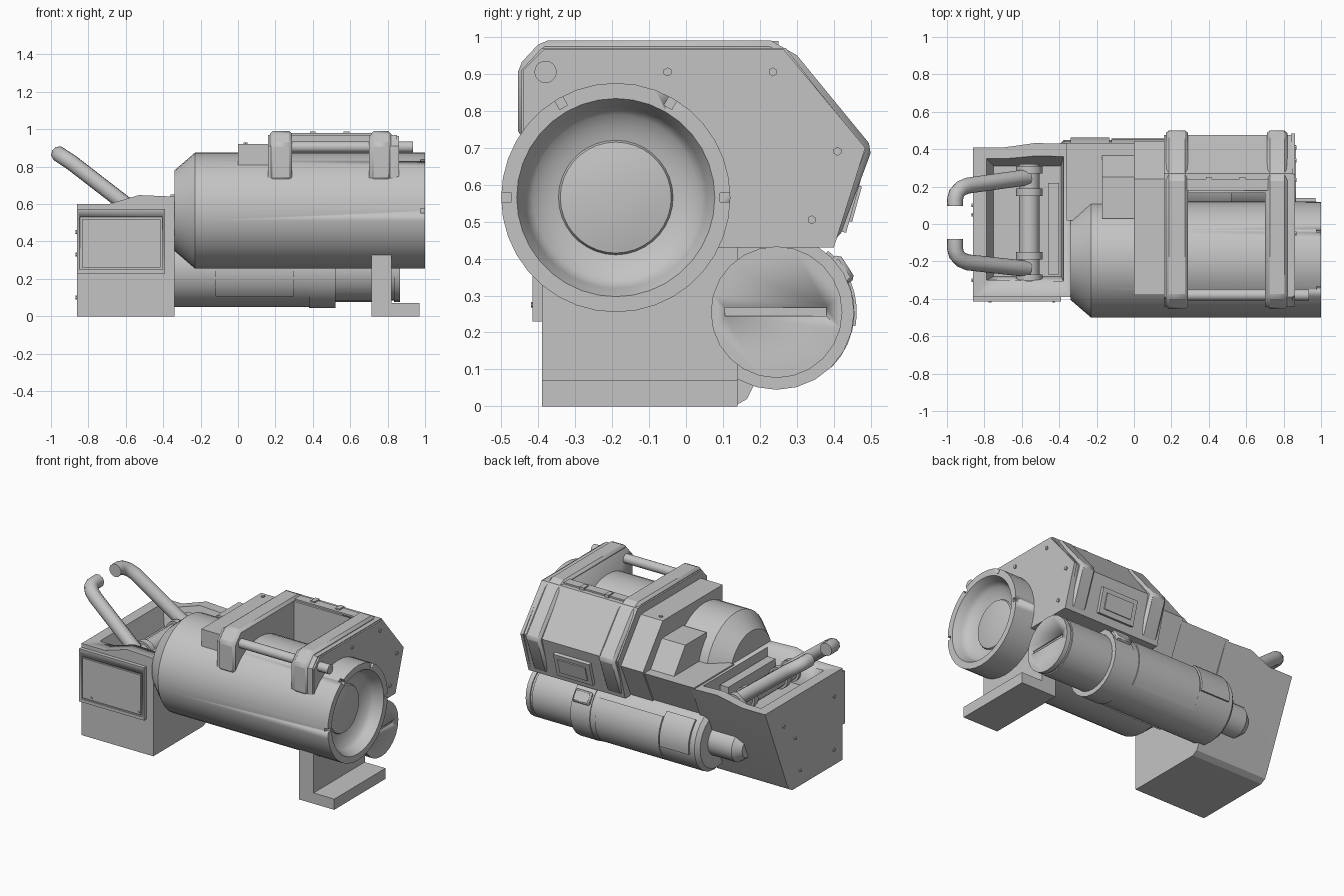
import bpy, bmesh
from math import sin, cos, pi, radians, atan2
from mathutils import Matrix, Vector

if "Cube" in bpy.data.objects:
    bpy.data.objects.remove(bpy.data.objects["Cube"])

GREY = (0.55, 0.55, 0.55, 1)
grey = bpy.data.materials.new("plain_grey")
grey.use_nodes = True
grey.diffuse_color = GREY
grey.node_tree.nodes["Principled BSDF"].inputs["Base Color"].default_value = GREY


def activate(ob):
    bpy.ops.object.select_all(action='DESELECT')
    ob.select_set(True)
    bpy.context.view_layer.objects.active = ob


def finish(name, bm):
    bmesh.ops.recalc_face_normals(bm, faces=bm.faces)
    me = bpy.data.meshes.new(name)
    bm.to_mesh(me)
    bm.free()
    me.materials.append(grey)
    ob = bpy.data.objects.new(name, me)
    bpy.context.collection.objects.link(ob)
    activate(ob)
    bpy.ops.object.shade_smooth_by_angle(angle=radians(28))
    return ob


def loft(name, rings):
    """Skin a list of closed rings and cap both ends."""
    bm = bmesh.new()
    rows = [[bm.verts.new(p) for p in ring] for ring in rings]
    n = len(rows[0])
    for a, b in zip(rows, rows[1:]):
        for i in range(n):
            bm.faces.new((a[i], a[(i + 1) % n], b[(i + 1) % n], b[i]))
    bm.faces.new(rows[0])
    bm.faces.new(rows[-1])
    return finish(name, bm)


def prism(name, profile, x0, x1):
    return loft(name, [[(x, y, z) for y, z in profile] for x in (x0, x1)])


def lathe_x(name, profile, y, z, n=32):
    return loft(name, [[(x, y + r * cos(2 * pi * i / n), z + r * sin(2 * pi * i / n))
                        for i in range(n)] for x, r in profile])


def box(name, lo, hi, tilt=0):
    """Box between two corners, tilted about x through its centre."""
    lo, hi = Vector(lo), Vector(hi)
    bm = bmesh.new()
    bmesh.ops.create_cube(bm, size=1, matrix=Matrix.Translation((lo + hi) / 2)
                          @ Matrix.Rotation(tilt, 4, 'X') @ Matrix.Diagonal((*(hi - lo), 1)))
    return finish(name, bm)


def rod(name, a, b, r, n=20):
    a, b = Vector(a), Vector(b)
    bm = bmesh.new()
    turn = (b - a).to_track_quat('Z', 'Y').to_matrix().to_4x4()
    bmesh.ops.create_cone(bm, cap_ends=True, segments=n, radius1=r, radius2=r,
                          depth=(b - a).length, matrix=Matrix.Translation((a + b) / 2) @ turn)
    return finish(name, bm)


def cut(ob, cutter):
    cutter.hide_render = True
    m = ob.modifiers.new("cut", 'BOOLEAN')
    m.operation, m.object, m.solver = 'DIFFERENCE', cutter, 'EXACT'
    activate(ob)
    bpy.ops.object.modifier_apply(modifier=m.name)
    bpy.data.objects.remove(cutter)


def bevel(ob, width):
    m = ob.modifiers.new("bevel", 'BEVEL')
    m.width, m.segments, m.limit_method = width, 1, 'ANGLE'


# Main barrel with a dished end
BY, BZ = -0.19, 0.565
barrel = lathe_x("barrel", [(-.34, .215), (-.23, .31), (1, .31), (1, .268), (.955, .245),
                            (.94, .24), (.925, .225), (.91, .2), (.90, .175), (.895, .155),
                            (.905, .15), (.915, .1), (.92, .04)], BY, BZ, 36)
for deg in (0, 60, 120, 180):
    a = radians(deg)
    y, z = BY + .298 * cos(a), BZ + .298 * sin(a)
    cut(barrel, box("notch", (.975, y - .016, z - .012), (1.02, y + .016, z + .012), a))

# End box: back wall slopes, top rises towards the barrel
def box_ring(x, top):
    return [(x, -.39, 0), (x, .13, 0), (x, .165, .02), (x, .185, .06),
            (x, .13 + .467 * top, top), (x, -.39, top)]


end_box = loft("end_box", [box_ring(-.86, .6), box_ring(-.69, .6),
                           box_ring(-.53, .648), box_ring(-.34, .64)])
cut(end_box, loft("well_cutter", [
    [(-.75, -.28, .47), (-.39, -.28, .47), (-.39, .31, .47), (-.75, .31, .47)],
    [(-.81, -.31, .67), (-.375, -.31, .67), (-.375, .37, .67), (-.81, .37, .67)]]))
panel = box("front_panel", (-.86, -.415, .23), (-.39, -.385, .575))
cut(panel, box("panel_cutter", (-.845, -.45, .25), (-.405, -.405, .53)))
box("front_panel_door", (-.835, -.415, .26), (-.415, -.395, .52))
for x in (-.77, -.43):
    rod("panel_screw", (x, -.42, .275), (x, -.40, .275), .008, 6)
for y, z in ((-.3, .1), (-.3, .45), (.05, .1), (.1, .33), (.22, .45)):
    rod("box_screw", (-.868, y, z), (-.85, y, z), .011, 6)

# Roller and stop plate in the well
rod("roller", (-.56, -.3, .545), (-.56, .32, .545), .055)
for y in (-.29, -.17, .17, .29):
    rod("roller_collar", (-.56, y - .02, .545), (-.56, y + .02, .545), .07)
box("stop_plate", (-.46, -.27, .46), (-.40, .22, .60))

# Pair of bent handles
for name, s, y0, y1, y2 in (("back_handle", 1, .25, .19, .095), ("front_handle", -1, -.24, -.19, -.08)):
    cu = bpy.data.curves.new(name, 'CURVE')
    cu.dimensions = '3D'
    cu.bevel_depth, cu.bevel_resolution, cu.use_fill_caps = .043, 3, True
    path = [(-.57, y0, .575), (-.89, y1 + .015 * s, .822), (-.925, y1, .845),
            (-.948, y1 - .025 * s, .86), (-.956, y1 - .055 * s, .866), (-.956, y2, .866)]
    sp = cu.splines.new('POLY')
    sp.points.add(len(path) - 1)
    for p, co in zip(sp.points, path):
        p.co = (*co, 1)
    ob = bpy.data.objects.new(name, cu)
    bpy.context.collection.objects.link(ob)
    cu.materials.append(grey)
    activate(ob)
    bpy.ops.object.convert(target='MESH')
    bpy.ops.object.shade_smooth_by_angle(angle=radians(40))

# Rear frame linking the box to the housing
prism("rear_frame", [(.02, .35), (.29, .35), (.433, .65), (.02, .65)], -.36, .17)
prism("frame_wedge", [(.03, .6), (.03, .81), (.25, .81), (.37, .645), (.37, .6)], -.17, .02)
prism("shoulder_block", [(-.38, .79), (-.38, .92), (.24, .92), (.445, .66), (.34, .43),
                         (0, .43), (-.1, .6)], 0, .17)
rod("shoulder_bolt", (.04, .2, .91), (.04, .2, .928), .012, 6)

# Faceted housing over the barrel, open at the top and front
housing = prism("housing", [(-.445, .74), (-.445, .91), (-.39, .97), (.27, .97), (.475, .70),
                            (.40, .43), (0, .43), (-.19, .6)], .16, .85)
cut(housing, box("opening_cutter", (.285, -.6, .4), (.70, .165, 1.1)))
for x0, x1 in ((.17, .29), (.71, .82)):
    rib = prism("housing_rib", [(-.455, .73), (-.455, .92), (-.39, .99), (.23, .99), (.30, .95),
                                (.505, .70), (.42, .47), (.385, .43), (0, .43), (-.19, .6)], x0, x1)
    bevel(rib, .016)
prism("end_plate", [(-.44, .74), (-.44, .91), (-.385, .965), (.265, .965), (.485, .70),
                    (.40, .43), (0, .43), (-.19, .6)], .84, .86)
for y, z in ((-.05, .905), (.235, .905), (.41, .69), (.34, .505)):
    rod("hex_bolt", (.85, y, z), (.868, y, z), .012, 6)

# Housing trim: top strip with clips, back plates
box("top_strip", (.28, .18, .96), (.72, .24, .98))
for x in (.40, .58):
    box("strip_clip", (x - .015, .2, .97), (x + .015, .25, .988))
lean = atan2(-.075, .27)
box("lower_back_plate", (.37, .43, .47), (.63, .455, .63), lean)
box("lower_back_inset", (.40, .44, .5), (.60, .463, .6), lean)

# Crossbar between the ribs
rod("crossbar", (.27, -.38, .905), (.935, -.38, .905), .03)

# Lower cylinder with stub, collar band and slotted cap
PY, PZ = .245, .255
lower = lathe_x("lower_cylinder", [(-.62, .06), (-.57, .1), (-.4, .1), (-.4, .18), (-.375, .205),
                                   (.38, .205), (.38, .21), (.52, .21), (.52, .178), (.82, .178),
                                   (.82, .17), (.835, .17), (.835, .178), (.865, .178)], PY, PZ, 24)
cut(lower, box("slot_cutter", (.85, .105, .244), (.9, .38, .268)))


def patch(name, x0, x1, start, end, r):
    rings = []
    for i in range(9):
        a = radians(start + (end - start) * i / 8)
        rings.append([(x, PY + q * cos(a), PZ + q * sin(a))
                      for x, q in ((x0, .19), (x1, .19), (x1, r), (x0, r))])
    loft(name, rings)


patch("front_cover", -.12, .30, 180, 225, .212)
patch("back_cover", -.12, .34, -45, 40, .211)
patch("back_pad", -.34, -.13, -10, 50, .217)
tilt = radians(33)
y, z = PY + .207 * cos(tilt), PZ + .207 * sin(tilt)
latch = box("latch", (.39, y - .022, z - .04), (.51, y + .022, z + .04), tilt)
bevel(latch, .01)

# Foot bracket under the barrel
box("bracket_wall", (.715, -.39, 0), (.82, .14, .45))
box("bracket_foot", (.715, -.39, 0), (.97, .14, .07))
